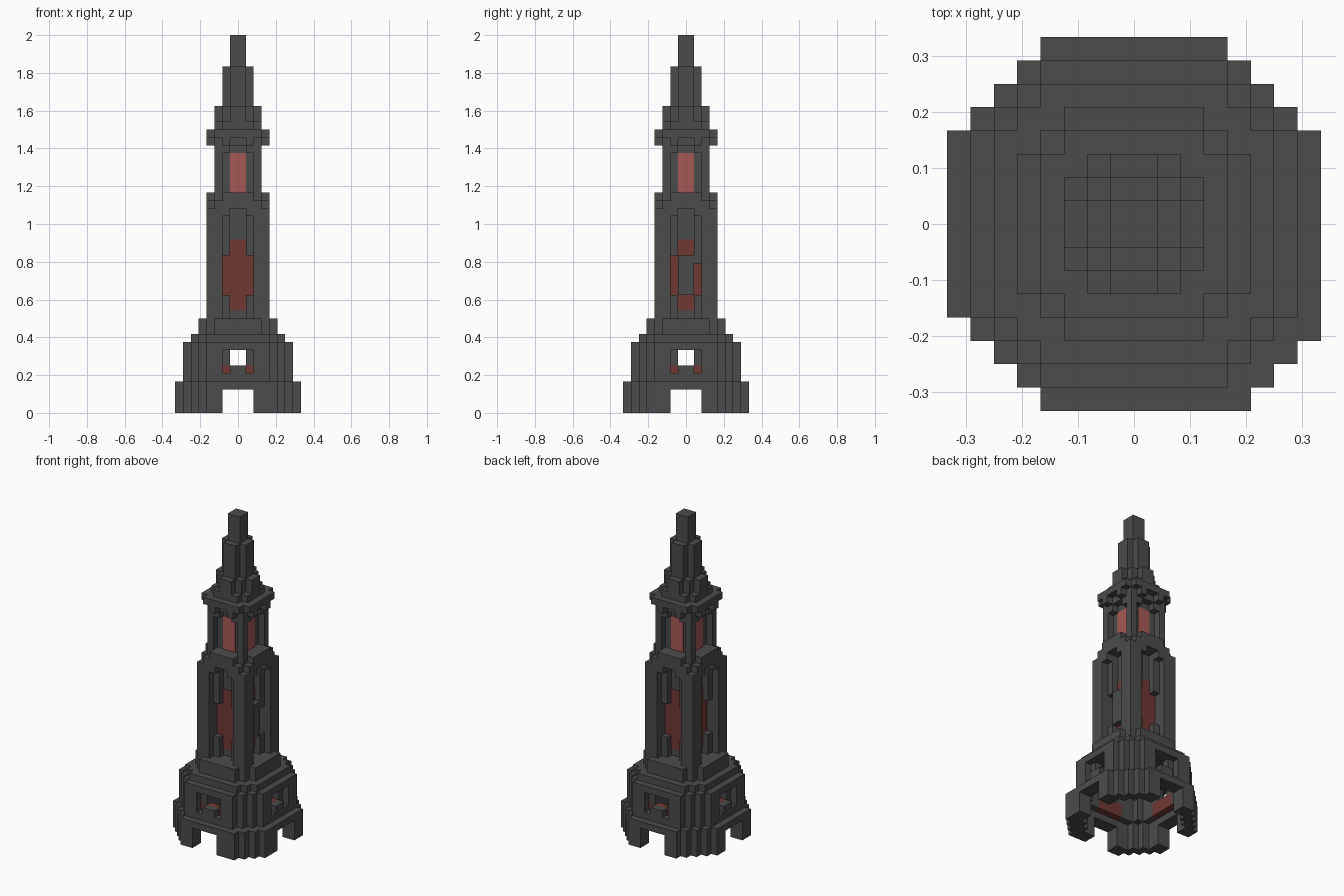
import bpy, bmesh
from mathutils import Matrix, Vector
from math import pi

U = 1 / 24  # edge of one block

old = bpy.data.objects.get("Cube")
if old:
    bpy.data.objects.remove(old, do_unlink=True)


def material(name, rgb):
    m = bpy.data.materials.new(name)
    m.use_nodes = True
    m.diffuse_color = (*rgb, 1)
    bsdf = next(n for n in m.node_tree.nodes if n.type == 'BSDF_PRINCIPLED')
    bsdf.inputs["Base Color"].default_value = (*rgb, 1)
    bsdf.inputs["Roughness"].default_value = 0.9
    return m


STONE = material("dark grey stone", (0.072, 0.072, 0.072))
DARK_RED = material("dark red glass", (0.16, 0.04, 0.034))
LIGHT_RED = material("light red glass", (0.38, 0.1, 0.093))


def prism(bm, points, z0, z1, turn=0):
    """Extrude an outline from z0 to z1, turned by quarter turns."""
    rot = Matrix.Rotation(turn * pi / 2, 3, 'Z')
    verts = [bm.verts.new(rot @ Vector((x, y, z0)) * U) for x, y in points]
    face = bm.faces.new(verts)
    new = bmesh.ops.extrude_face_region(bm, geom=[face])["geom"]
    top = [v for v in new if isinstance(v, bmesh.types.BMVert)]
    bmesh.ops.translate(bm, verts=top, vec=(0, 0, (z1 - z0) * U))


def finish(bm, name, mat):
    bmesh.ops.recalc_face_normals(bm, faces=bm.faces)
    mesh = bpy.data.meshes.new(name)
    bm.to_mesh(mesh)
    bm.free()
    mesh.materials.append(mat)
    ob = bpy.data.objects.new(name, mesh)
    bpy.context.collection.objects.link(ob)


def steps(r, f):
    """Stair-stepped corner from (r, f) to (f, r)."""
    pts = [(r, f)]
    for i in range(r - f):
        pts += [(r - i - 1, f + i), (r - i - 1, f + i + 1)]
    return pts


def slab(name, r, f, z0, z1):
    """Solid stepped octagon: half width r, half flat side f."""
    bm = bmesh.new()
    pts = []
    for k in range(4):
        rot = Matrix.Rotation(k * pi / 2, 2)
        pts += [tuple(round(c) for c in rot @ Vector(p)) for p in steps(r, f)]
    prism(bm, pts, z0, z1)
    finish(bm, name, STONE)


def corner_walls(name, r, flats, inner, z0, z1):
    """Four stepped corner walls with a bay open on each side."""
    bm = bmesh.new()
    for k, f in enumerate(flats):
        outer = [(r, 2)] + steps(r, f) + [(2, r)]
        inside = [(inner, 2)] + steps(inner, 4) + [(2, inner)]
        prism(bm, outer + inside[::-1], z0, z1, k)
    finish(bm, name, STONE)


def sides(name, boxes, mat=STONE, turns=range(4)):
    """Boxes (x0, x1, depth0, depth1, z0, z1) on the front, repeated around."""
    bm = bmesh.new()
    for k in turns:
        for x0, x1, d0, d1, z0, z1 in boxes:
            prism(bm, [(x0, -d0), (x1, -d0), (x1, -d1), (x0, -d1)], z0, z1, k)
    finish(bm, name, mat)


def pair(x0, x1, *rest):
    return [(x0, x1, *rest), (-x1, -x0, *rest)]


# Hollow base
corner_walls("base_foot_walls", 8, (4, 4, 4, 5), 6, 0, 4)
corner_walls("base_upper_walls", 7, (4, 4, 4, 4), 5, 4, 9)
sides("base_door_lintels", [(-2, 2, 6, 8, 3, 4)])
sides("base_window_frames", [(-2, 2, 6, 7, 4, 5), (-1, 1, 6, 7, 5, 6),
                             (-2, 2, 5, 7, 8, 9)] + pair(1, 2, 5, 6, 6, 8))
sides("base_red_panels", [(-2, 2, 5, 6, 4, 6)], DARK_RED)

# Stepped shoulders
slab("lower_shoulder", 6, 4, 9, 10)
slab("upper_shoulder", 5, 3, 10, 12)

# Shaft with recessed windows
slab("shaft_core", 2, 2, 12, 26)
sides("shaft_corner_piers", [(2, 4, 2, 4, 12, 26)])
sides("shaft_arches", pair(1, 2, 2, 4, 25, 26))
sides("shaft_tracery", pair(1, 2, 2, 3, 12, 15) + pair(1, 2, 2, 3, 20, 25))
sides("shaft_windows", [(-2, 2, 1.95, 2.1, 15, 20), (-1, 1, 1.95, 2.1, 13, 15),
                        (-1, 1, 1.95, 2.1, 20, 22)], DARK_RED)
sides("shaft_side_mullion", [(-1, 1, 2, 3, 15, 20), (1, 2, 2, 3, 19, 20)],
      turns=[1])
slab("shaft_cornice", 4, 3, 26, 27)
slab("shaft_cap", 4, 2, 27, 28)

# Lantern
slab("lantern_core", 2, 2, 28, 34)
sides("lantern_posts", [(2, 3, 2, 3, 28, 34)])
sides("lantern_arches", pair(1, 2, 2, 3, 33, 34))
sides("lantern_windows", [(-1, 1, 1.95, 2.1, 28, 33)], LIGHT_RED)
slab("lantern_cornice_lower", 3, 3, 34, 35)
sides("lantern_cornice_brackets", pair(1, 2, 3, 4, 34, 35))
slab("lantern_cornice_upper", 4, 3, 35, 36)

# Stepped spire
slab("spire_foot", 3, 2, 36, 37)
slab("spire_lower", 3, 1, 37, 39)
slab("spire_middle", 2, 1, 39, 44)
slab("spire_tip", 1, 1, 44, 48)
